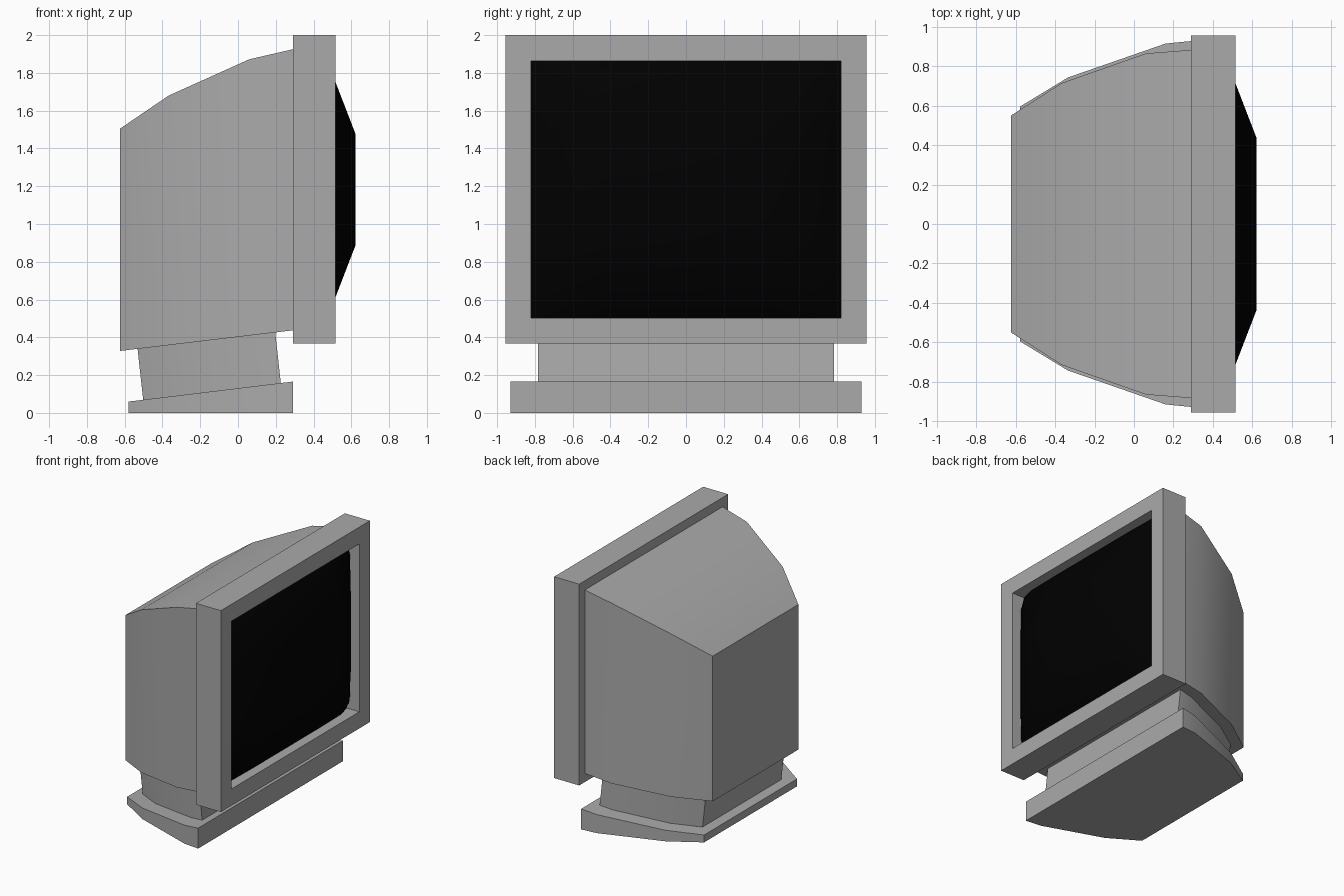
import bpy, bmesh

if "Cube" in bpy.data.objects:
    bpy.data.objects.remove(bpy.data.objects["Cube"])


def material(name, value):
    m = bpy.data.materials.new(name)
    m.diffuse_color = (value, value, value, 1)
    m.use_nodes = True
    m.node_tree.nodes["Principled BSDF"].inputs["Base Color"].default_value = m.diffuse_color
    return m


grey = material("grey_plastic", 0.4)
black = material("black_glass", 0.0)


def finish(name, bm, mat=grey, angle=0.52):
    bmesh.ops.recalc_face_normals(bm, faces=bm.faces)
    me = bpy.data.meshes.new(name)
    bm.to_mesh(me)
    bm.free()
    me.materials.append(mat)
    ob = bpy.data.objects.new(name, me)
    bpy.context.collection.objects.link(ob)
    bpy.ops.object.select_all(action='DESELECT')
    ob.select_set(True)
    bpy.context.view_layer.objects.active = ob
    bpy.ops.object.shade_smooth_by_angle(angle=angle)
    return ob


def loft(name, stations, bottom, top, shear=0.0, front_cap=True):
    """Rectangular sections along x; stations are (x, half width)."""
    bm = bmesh.new()
    rings = []
    for x, w in stations:
        zb, zt = bottom(x), top(x)
        xt = x + shear * (zt - zb)
        rings.append([bm.verts.new(p) for p in
                      ((x, -w, zb), (x, w, zb), (xt, w, zt), (xt, -w, zt))])
    for a, b in zip(rings, rings[1:]):
        for i in range(4):
            j = (i + 1) % 4
            bm.faces.new((a[i], a[j], b[j], b[i]))
    bm.faces.new(rings[0])
    if front_cap:
        bm.faces.new(rings[-1])
    return finish(name, bm)


def line(x0, z0, x1, z1):
    return lambda x: z0 + (z1 - z0) * (x - x0) / (x1 - x0)


# Tapered rear housing with sloping roof
roof = {-0.624: 1.505, -0.367: 1.68, 0.06: 1.872, 0.29: 1.925}
loft("rear_housing", [(-0.624, 0.55), (-0.367, 0.715), (0.06, 0.865), (0.29, 0.883)],
     line(-0.624, 0.328, 0.29, 0.437), roof.get, front_cap=False)

# Tilted neck and wedge-shaped foot
loft("neck", [(-0.502, 0.505), (-0.30, 0.63), (0.115, 0.77), (0.227, 0.783)],
     line(-0.502, 0.068, 0.227, 0.155), line(-0.502, 0.343, 0.227, 0.43), shear=-0.11)
loft("foot", [(-0.579, 0.595), (-0.335, 0.743), (0.16, 0.915), (0.292, 0.928)],
     lambda x: 0.0, line(-0.579, 0.06, 0.292, 0.166))

# Bezel frame with recessed opening
outer = [(-0.955, 0.367), (0.955, 0.367), (0.955, 2.0), (-0.955, 2.0)]
inner = [(-0.82, 0.502), (0.82, 0.502), (0.82, 1.863), (-0.82, 1.863)]
bm = bmesh.new()
loops = [[bm.verts.new((x, y, z)) for y, z in pts]
         for x, pts in ((0.29, outer), (0.515, outer), (0.515, inner), (0.39, inner))]
for a, b in zip(loops, loops[1:]):
    for i in range(4):
        j = (i + 1) % 4
        bm.faces.new((a[i], a[j], b[j], b[i]))
bm.faces.new(loops[0])
finish("bezel", bm)

# Bulging screen: 5 x 5 patch, steeper towards the rim and corners
bm = bmesh.new()
ys = (-0.82, -0.71, -0.435, 0.435, 0.71, 0.82)
zs = (0.502, 0.612, 0.887, 1.477, 1.752, 1.863)
depth = {(0, 0): 0.40, (0, 1): 0.43, (0, 2): 0.435,
         (1, 1): 0.50, (1, 2): 0.516, (2, 2): 0.622}
grid = []
for i, y in enumerate(ys):
    column = []
    for j, z in enumerate(zs):
        key = tuple(sorted((min(i, 5 - i), min(j, 5 - j))))
        column.append(bm.verts.new((depth[key], y, z)))
    grid.append(column)
for i in range(5):
    for j in range(5):
        bm.faces.new((grid[i][j], grid[i + 1][j], grid[i + 1][j + 1], grid[i][j + 1]))
screen = finish("screen", bm, black, 1.0)
if screen.data.polygons[12].normal.x < 0:
    screen.data.flip_normals()
